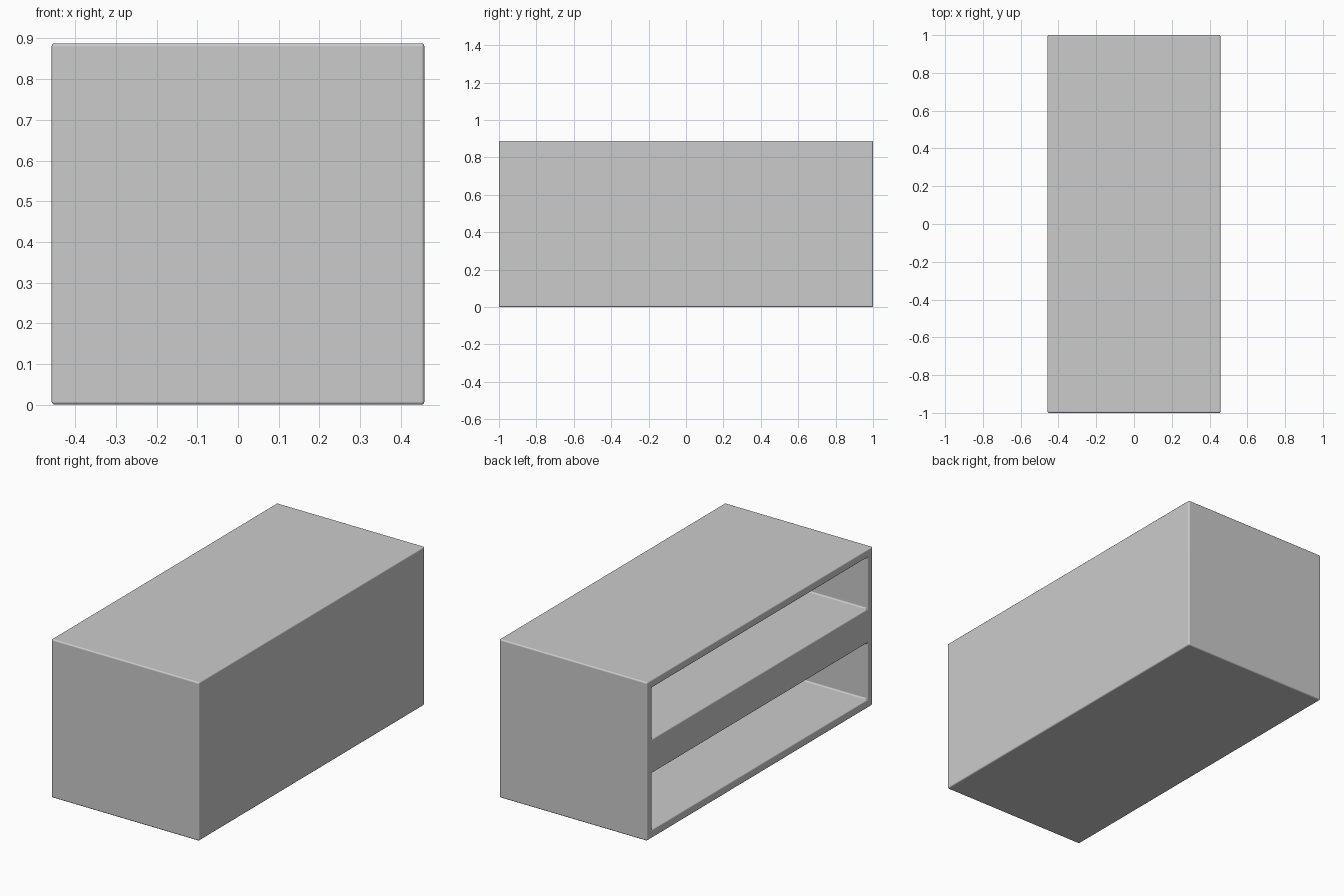
import bpy

if "Cube" in bpy.data.objects:
    bpy.data.objects.remove(bpy.data.objects["Cube"])

W, L, H = 0.916, 2.0, 0.888     # depth in x, length in y, height
WALL = 0.046                    # panel thickness
BAYS = [(0.048, 0.363), (0.555, 0.842)]   # bottom and top of each open bay


def box(name, lo, hi):
    size = [b - a for a, b in zip(lo, hi)]
    centre = [(a + b) / 2 for a, b in zip(lo, hi)]
    bpy.ops.mesh.primitive_cube_add(size=1, location=centre)
    ob = bpy.context.object
    ob.name = name
    ob.scale = size
    bpy.ops.object.transform_apply(location=True, rotation=False, scale=True)
    return ob


def apply_all(ob):
    bpy.context.view_layer.objects.active = ob
    for mod in list(ob.modifiers):
        bpy.ops.object.modifier_apply(modifier=mod.name)


# Cabinet body
cabinet = box("cabinet_body", (-W / 2, -L / 2, 0), (W / 2, L / 2, H))

# Two long bays, open on the -x side, with a thick shelf left between them
for i, (z0, z1) in enumerate(BAYS):
    cutter = box(f"bay_cutter_{i}", (-W / 2 - 0.1, -L / 2 + WALL, z0),
                 (W / 2 - WALL, L / 2 - WALL, z1))
    cutter.hide_render = True
    cut = cabinet.modifiers.new("bay", 'BOOLEAN')
    cut.operation = 'DIFFERENCE'
    cut.solver = 'EXACT'
    cut.object = cutter
    apply_all(cabinet)
    bpy.data.objects.remove(cutter, do_unlink=True)

# Small rounding on every outer and inner edge
bevel = cabinet.modifiers.new("rounded_edges", 'BEVEL')
bevel.width = 0.008
bevel.segments = 3
bevel.limit_method = 'ANGLE'
apply_all(cabinet)

bpy.ops.object.select_all(action='DESELECT')
cabinet.select_set(True)
bpy.context.view_layer.objects.active = cabinet
bpy.ops.object.shade_smooth_by_angle()
# Keep the large panels flat while the rounded edges shade smoothly
normals = cabinet.modifiers.new("flat_panels", 'WEIGHTED_NORMAL')
normals.keep_sharp = True
